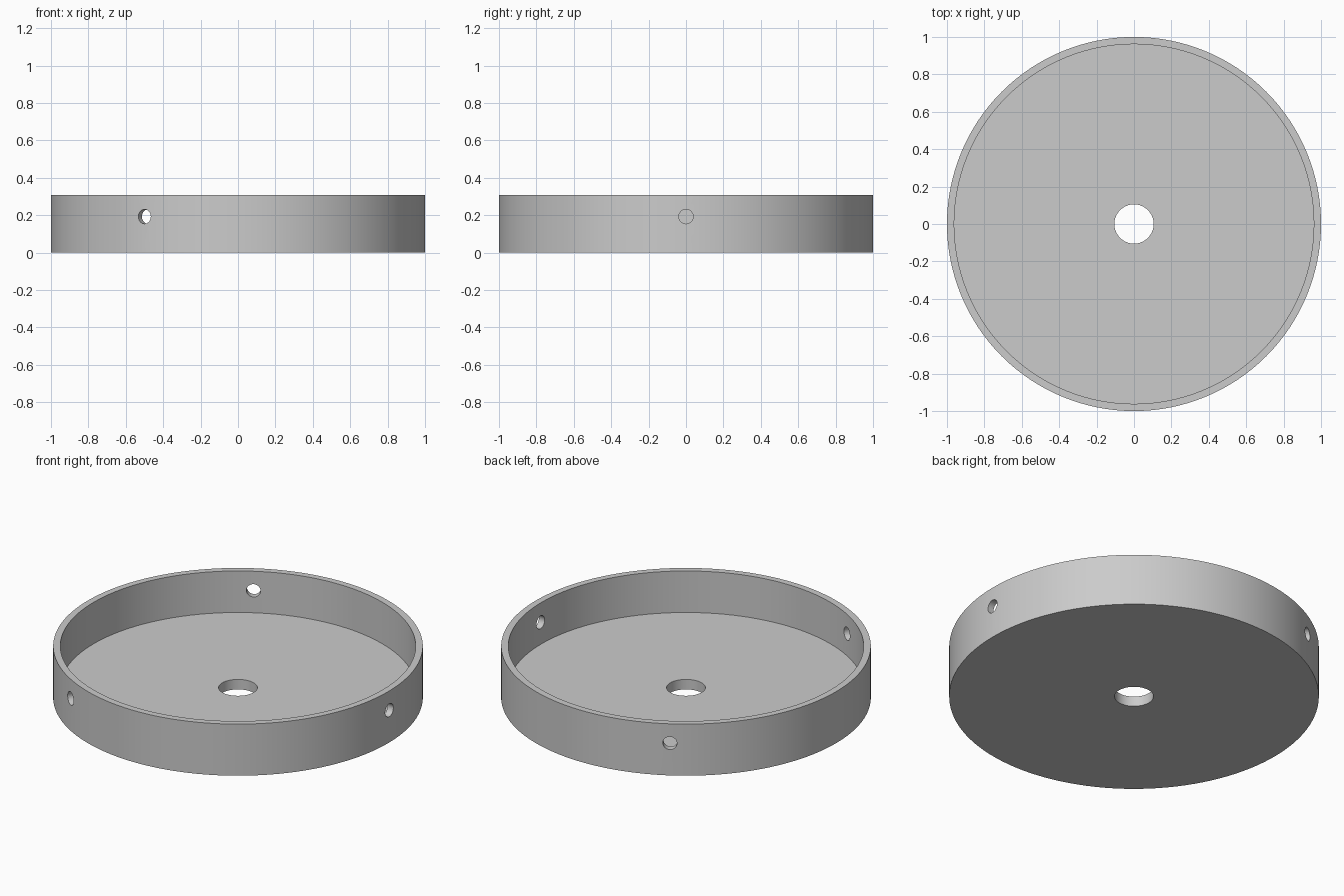
import bpy
import math

HEIGHT, FLOOR = 0.308, 0.06
OUTER, INNER, BORE = 1.0, 0.9615, 0.105
SCREW_R, SCREW_Z = 0.0385, 0.1925

if "Cube" in bpy.data.objects:
    bpy.data.objects.remove(bpy.data.objects["Cube"], do_unlink=True)

grey = bpy.data.materials.new("plain grey")
grey.use_nodes = True
colour = (0.6, 0.6, 0.6, 1)
grey.diffuse_color = colour
grey.node_tree.nodes["Principled BSDF"].inputs["Base Color"].default_value = colour


def cylinder(name, radius, depth, location, sides, rotation=(0, 0, 0)):
    bpy.ops.mesh.primitive_cylinder_add(vertices=sides, radius=radius, depth=depth,
                                        location=location, rotation=rotation)
    obj = bpy.context.object
    obj.name = name
    obj.data.materials.append(grey)
    return obj


def cut(target, cutter):
    mod = target.modifiers.new(cutter.name, "BOOLEAN")
    mod.operation = "DIFFERENCE"
    mod.solver = "EXACT"
    mod.object = cutter
    bpy.context.view_layer.objects.active = target
    bpy.ops.object.modifier_apply(modifier=mod.name)
    bpy.data.objects.remove(cutter, do_unlink=True)


# Round tray: solid disc hollowed from above
tray = cylinder("round_tray", OUTER, HEIGHT, (0, 0, HEIGHT / 2), 128)
cut(tray, cylinder("hollow", INNER, HEIGHT, (0, 0, FLOOR + HEIGHT / 2), 128))

# Central bore through the floor
cut(tray, cylinder("centre_bore", BORE, 0.4, (0, 0, 0), 64))

# Three radial screw holes through the wall, evenly spaced
for i in range(3):
    a = math.tau * i / 3
    cut(tray, cylinder("screw_hole", SCREW_R, 0.3,
                       (math.cos(a), math.sin(a), SCREW_Z), 32,
                       (0, math.pi / 2, a)))

# Smooth round walls with crisp rims
bpy.ops.object.select_all(action="DESELECT")
tray.select_set(True)
bpy.context.view_layer.objects.active = tray
bpy.ops.object.shade_smooth_by_angle(angle=math.radians(30))
